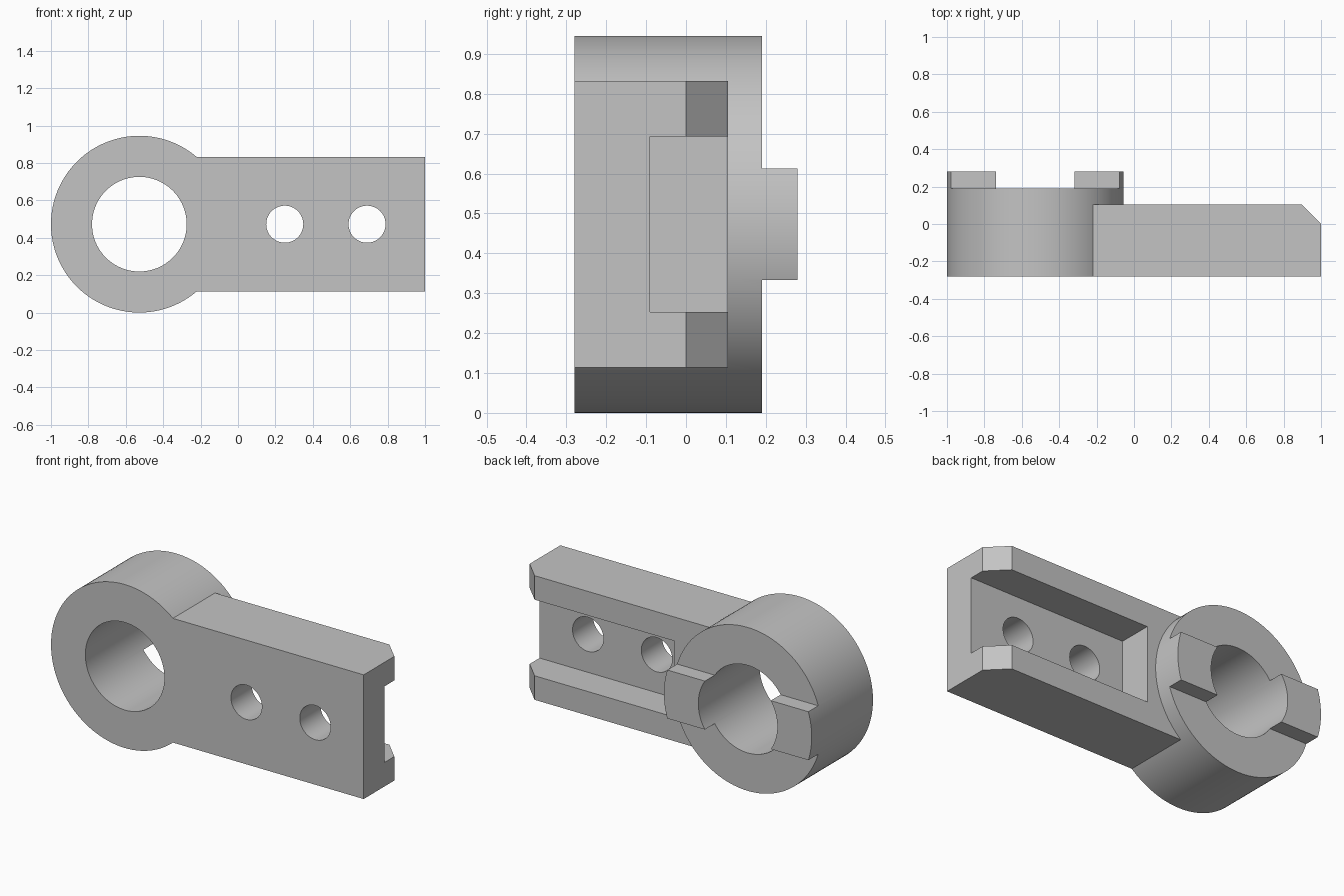
import bpy
import bmesh
import math
from mathutils import Matrix, Vector

cube = bpy.data.objects.get("Cube")
if cube:
    bpy.data.objects.remove(cube, do_unlink=True)

CX, CZ = -0.5275, 0.4725             # ring centre
RING_R, BORE_R, HOLE_R = 0.4725, 0.253, 0.099
FRONT, RING_BACK, TAB_BACK, ARM_BACK = -0.28, 0.19, 0.28, 0.105
ARM_HALF, SLOT_HALF, TAB_HALF = 0.359, 0.22, 0.14

steel = bpy.data.materials.new("plain grey")
steel.use_nodes = True
grey = (0.55, 0.55, 0.55, 1.0)
steel.diffuse_color = grey
steel.node_tree.nodes["Principled BSDF"].inputs["Base Color"].default_value = grey


def make_object(name, bm):
    bmesh.ops.recalc_face_normals(bm, faces=bm.faces)
    mesh = bpy.data.meshes.new(name)
    bm.to_mesh(mesh)
    bm.free()
    mesh.materials.append(steel)
    obj = bpy.data.objects.new(name, mesh)
    bpy.context.collection.objects.link(obj)
    return obj


def cylinder(name, x, radius, y0, y1, sides):
    """Cylinder along y at height CZ."""
    bm = bmesh.new()
    place = Matrix.Translation((x, (y0 + y1) / 2, CZ)) @ Matrix.Rotation(math.pi / 2, 4, 'X')
    bmesh.ops.create_cone(bm, cap_ends=True, segments=sides, radius1=radius,
                          radius2=radius, depth=y1 - y0, matrix=place)
    return make_object(name, bm)


def prism(name, plan, z0, z1):
    """Plan outline in x, y raised from z0 to z1."""
    bm = bmesh.new()
    face = bm.faces.new([bm.verts.new((x, y, z0)) for x, y in plan])
    new = bmesh.ops.extrude_face_region(bm, geom=[face])["geom"]
    bmesh.ops.translate(bm, vec=Vector((0, 0, z1 - z0)),
                        verts=[v for v in new if isinstance(v, bmesh.types.BMVert)])
    return make_object(name, bm)


def box(name, x0, x1, y0, y1, z0, z1):
    return prism(name, [(x0, y0), (x1, y0), (x1, y1), (x0, y1)], z0, z1)


def combine(target, helper, operation):
    """Apply a boolean, then discard the helper."""
    helper.hide_render = True
    mod = target.modifiers.new(operation.lower(), 'BOOLEAN')
    mod.operation = operation
    mod.solver = 'EXACT'
    mod.object = helper
    bpy.context.view_layer.objects.active = target
    bpy.ops.object.modifier_apply(modifier=mod.name)
    bpy.data.objects.remove(helper, do_unlink=True)


# Ring, with its back cut down to leave two locking tabs
body = cylinder("clamp_body", CX, RING_R, FRONT, TAB_BACK, 128)
for side in (-1, 1):
    z0, z1 = sorted((CZ + side * TAB_HALF, CZ + side * 0.6))
    combine(body, box("tab_cutter", -1.2, 0.2, RING_BACK, 0.4, z0, z1), 'DIFFERENCE')

# Arm with chamfered far end
arm = prism("arm", [(-0.32, FRONT), (1.0, FRONT), (1.0, 0.0),
                    (0.895, ARM_BACK), (-0.32, ARM_BACK)],
            CZ - ARM_HALF, CZ + ARM_HALF)
combine(body, arm, 'UNION')

# Slot in the back of the arm, open at the far end
combine(body, box("slot_cutter", 0.0, 1.2, -0.09, 0.4,
                  CZ - SLOT_HALF, CZ + SLOT_HALF), 'DIFFERENCE')

# Main bore and two bolt holes
for x, radius, sides in ((CX, BORE_R, 96), (0.25, HOLE_R, 64), (0.69, HOLE_R, 64)):
    combine(body, cylinder("hole_cutter", x, radius, -0.5, 0.5, sides), 'DIFFERENCE')

# Smooth round walls, crisp edges
bpy.ops.object.select_all(action='DESELECT')
body.select_set(True)
bpy.context.view_layer.objects.active = body
bpy.ops.object.shade_smooth_by_angle(angle=math.radians(25))
